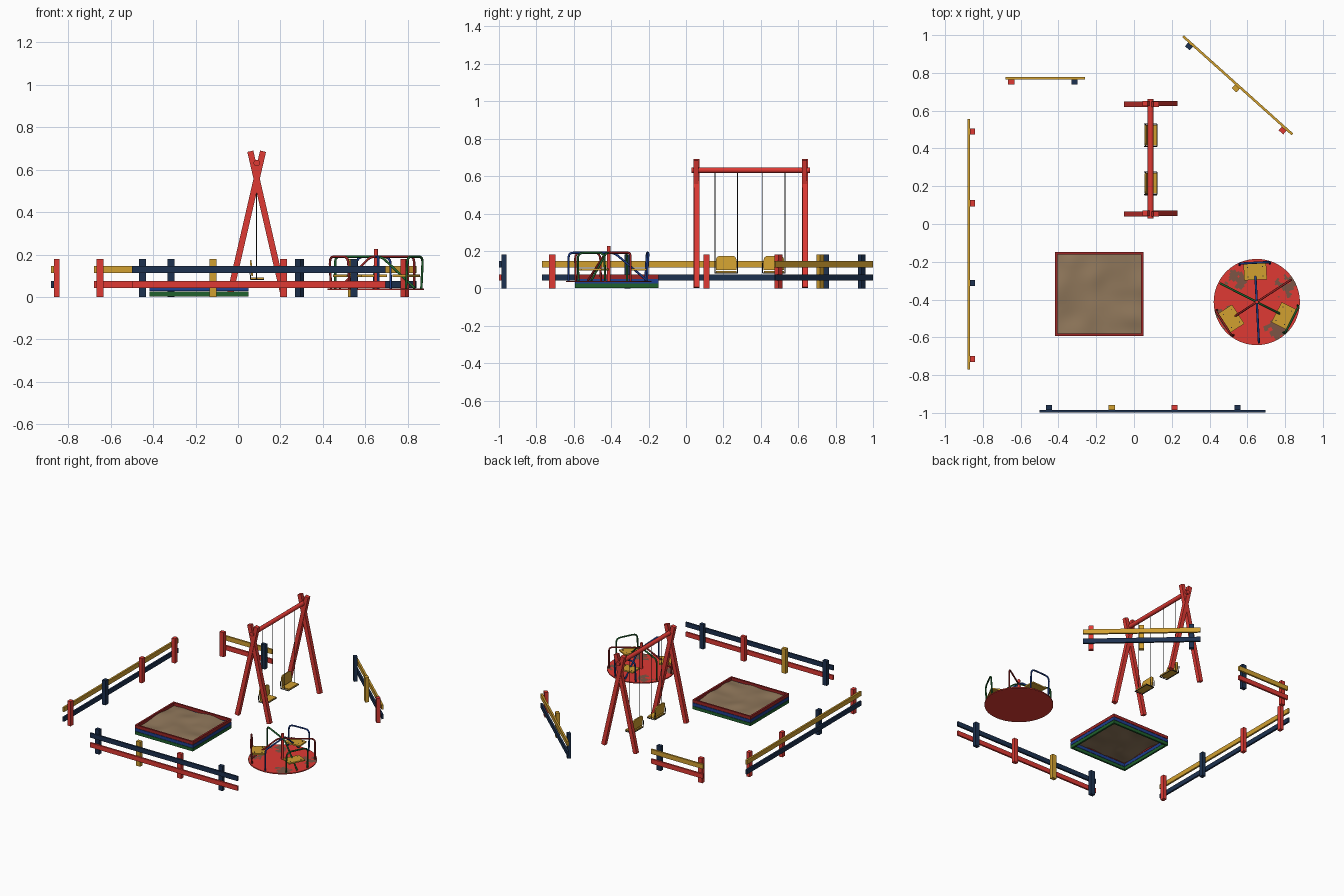
import bpy, bmesh, math
from mathutils import Vector, Matrix, noise

if "Cube" in bpy.data.objects:
    bpy.data.objects.remove(bpy.data.objects["Cube"])


def material(name, rgb):
    m = bpy.data.materials.new(name)
    m.diffuse_color = (*rgb, 1)
    m.use_nodes = True
    m.node_tree.nodes["Principled BSDF"].inputs["Base Color"].default_value = m.diffuse_color
    return m


RED = material("red paint", (0.74, 0.042, 0.034))
DARK_RED = material("dark red paint", (0.33, 0.018, 0.018))
NAVY = material("navy paint", (0.012, 0.031, 0.08))
YELLOW = material("yellow paint", (0.64, 0.35, 0.03))
BLUE = material("blue paint", (0.013, 0.05, 0.28))
GREEN = material("green paint", (0.014, 0.12, 0.026))
SAND = material("sand", (0.28, 0.187, 0.105))
DARK = material("dark metal", (0.025, 0.025, 0.025))
WORN = material("worn patch", (0.2, 0.09, 0.06))


def finish(name, bm, *mats):
    me = bpy.data.meshes.new(name)
    bm.to_mesh(me)
    bm.free()
    for m in mats:
        me.materials.append(m)
    ob = bpy.data.objects.new(name, me)
    bpy.context.collection.objects.link(ob)
    return ob


def box(name, c, size, mat, rot=Matrix.Identity(4)):
    bm = bmesh.new()
    bmesh.ops.create_cube(bm, size=1, matrix=Matrix.Translation(c) @ rot @ Matrix.Diagonal((*size, 1)))
    return finish(name, bm, mat)


def rounded(pts, r):
    """Replace inner corners of a path by short arcs."""
    pts = [Vector(p) for p in pts]
    out = [pts[0]]
    for a, b, c in zip(pts, pts[1:], pts[2:]):
        s, e = b + (a - b).normalized() * r, b + (c - b).normalized() * r
        for i in range(5):
            t = i / 4
            out.append(s * (1 - t) ** 2 + b * 2 * t * (1 - t) + e * t * t)
    return out + [pts[-1]]


def tube(name, pts, radius, mat, res=2, corner=0.0):
    pts = rounded(pts, corner) if corner else [Vector(p) for p in pts]
    cu = bpy.data.curves.new(name, 'CURVE')
    cu.dimensions = '3D'
    cu.bevel_depth, cu.bevel_resolution, cu.use_fill_caps = radius, res, True
    sp = cu.splines.new('POLY')
    sp.points.add(len(pts) - 1)
    for q, p in zip(sp.points, pts):
        q.co = (*p, 1)
    cu.materials.append(mat)
    ob = bpy.data.objects.new(name, cu)
    bpy.context.collection.objects.link(ob)
    bpy.ops.object.select_all(action='DESELECT')
    ob.select_set(True)
    bpy.context.view_layer.objects.active = ob
    bpy.ops.object.convert(target='MESH')
    bpy.ops.object.shade_smooth_by_angle(angle=math.radians(50))
    return ob


# Fences: two rails with posts on the inner side
def fence(name, p0, p1, top, bottom, side, posts):
    p0, p1 = Vector((*p0, 0)), Vector((*p1, 0))
    d = p1 - p0
    L = d.length
    d.normalize()
    n = Vector((-d.y, d.x, 0)) * side
    rot = Matrix.Rotation(math.atan2(d.y, d.x), 4, 'Z')
    for part, z, m in (("top_rail", 0.129, top), ("bottom_rail", 0.058, bottom)):
        box(f"{name}_{part}", (p0 + p1) / 2 + Vector((0, 0, z)), (L, 0.013, 0.033), m, rot)
    for s, m in posts:
        box(f"{name}_post", p0 + d * s + n * 0.0195 + Vector((0, 0, 0.09)), (0.033, 0.026, 0.18), m, rot)


fence("front_fence", (-0.50, -0.992), (0.695, -0.992), NAVY, RED, 1,
      ((0.05, NAVY), (0.382, YELLOW), (0.714, RED), (1.048, NAVY)))
fence("left_fence", (-0.875, -0.77), (-0.875, 0.555), YELLOW, NAVY, -1,
      ((0.055, RED), (0.457, NAVY), (0.88, RED), (1.26, RED)))
fence("back_fence", (-0.68, 0.771), (-0.26, 0.771), YELLOW, RED, -1, ((0.03, RED), (0.365, NAVY)))
fence("corner_fence", (0.26, 0.994), (0.838, 0.475), YELLOW, NAVY, -1,
      ((0.059, NAVY), (0.392, YELLOW), (0.725, RED)))

# Swing frame: crossed square legs and a round beam resting in the crooks
SX = 0.088
for y in (0.055, 0.636):
    for s in (-1, 1):
        a, b = Vector((SX + s * 0.128, y + s * 0.002, 0.004)), Vector((SX - s * 0.03, y + s * 0.002, 0.687))
        tilt = Matrix.Rotation(math.atan2(b.x - a.x, b.z - a.z), 4, 'Y')
        box("swing_leg", (a + b) / 2, (0.029, 0.028, (b - a).length), RED, tilt)
tube("swing_beam", [(SX, 0.03, 0.632), (SX, 0.662, 0.632)], 0.0155, RED, 3)

# Two hanging seats with backrests
for yc in (0.215, 0.47):
    for s in (-1, 1):
        y = yc + s * 0.06
        tube("swing_chain", [(SX, y, 0.625), (SX, y, 0.085)], 0.0022, DARK, 0)
        tube("seat_side_frame", [(SX - 0.033, y, 0.135), (SX - 0.028, y, 0.082), (SX + 0.033, y, 0.082)],
             0.003, DARK, 1)
    for x in (-0.028, 0.033):
        tube("seat_frame_bar", [(SX + x, yc - 0.06, 0.082), (SX + x, yc + 0.06, 0.082)], 0.003, DARK, 1)
    box("swing_seat", (SX + 0.003, yc, 0.088), (0.062, 0.108, 0.009), YELLOW)
    # backrest with rounded upper corners, leaning outwards
    bm = bmesh.new()
    out = rounded([(0, -0.055, 0), (0, -0.055, 0.075), (0, 0.055, 0.075), (0, 0.055, 0)], 0.025)
    f = bm.faces.new([bm.verts.new(p) for p in out])
    ext = bmesh.ops.extrude_face_region(bm, geom=[f])
    bmesh.ops.translate(bm, vec=(0.008, 0, 0), verts=[v for v in ext["geom"] if isinstance(v, bmesh.types.BMVert)])
    bmesh.ops.recalc_face_normals(bm, faces=bm.faces)
    bm.transform(Matrix.Translation((SX - 0.025, yc, 0.098)) @ Matrix.Rotation(-0.1, 4, 'Y'))
    finish("swing_backrest", bm, YELLOW)

# Sandbox: three stacked coloured plank frames
X0, X1, Y0, Y1, T = -0.418, 0.05, -0.594, -0.148, 0.013
CX, CY = (X0 + X1) / 2, (Y0 + Y1) / 2
for z, m in ((0.014, GREEN), (0.038, BLUE), (0.062, DARK_RED)):
    for s in (-1, 1):
        box("sandbox_plank", (CX, CY + s * ((Y1 - Y0) - T) / 2, z), (X1 - X0, T, 0.022), m)
        box("sandbox_plank", (CX + s * ((X1 - X0) - T) / 2, CY, z), (T, Y1 - Y0 - 2 * T, 0.022), m)
bm = bmesh.new()
bmesh.ops.create_grid(bm, x_segments=28, y_segments=28, size=0.5,
                      matrix=Matrix.Translation((CX, CY, 0.054)) @ Matrix.Diagonal((X1 - X0 - T, Y1 - Y0 - T, 1, 1)))
for v in bm.verts:
    v.co.z += 0.011 * noise.noise(v.co * 9)
for f in bm.faces:
    f.smooth = True
finish("sand", bm, SAND)

# Roundabout disc: thin plate, with worn patches on the top chosen by position
C = Vector((0.65, -0.413, 0))
R = 0.228
SEG, RINGS, TOP = 96, 24, 0.040
PATCHES = [(130, 0.16, 0.045), (28, 0.175, 0.05), (203, 0.185, 0.05), (-52, 0.175, 0.05)]
bm = bmesh.new()


def ring(r, z):
    return [bm.verts.new(C + Vector((r * math.cos(2 * math.pi * i / SEG), r * math.sin(2 * math.pi * i / SEG), z)))
            for i in range(SEG)]


rings = [ring(R * k / RINGS, TOP) for k in range(1, RINGS + 1)] + [ring(R, TOP - 0.007)]
bm.faces.new(rings[0])
bm.faces.new(rings[-1][::-1])
for a, b in zip(rings, rings[1:]):
    for i in range(SEG):
        j = (i + 1) % SEG
        f = bm.faces.new((a[i], b[i], b[j], a[j]))
        p = f.calc_center_median() - C
        if p.z > TOP - 0.001:
            for ang, rad, size in PATCHES:
                q = Vector((math.cos(math.radians(ang)), math.sin(math.radians(ang)), 0)) * rad
                if (p.xy - q.xy).length < size * (0.85 + 1.2 * noise.noise(p * 40)):
                    f.material_index = 1
bmesh.ops.recalc_face_normals(bm, faces=bm.faces)
finish("roundabout_disc", bm, RED, WORN)
tube("roundabout_post", [C + Vector((0, 0, 0.034)), C + Vector((0, 0, 0.226))], 0.0095, RED, 3)

# Three seats, each with a hoop behind it and a spoke rail through the post
for ang, m in ((93, BLUE), (213, DARK_RED), (333, GREEN)):
    rot = Matrix.Rotation(math.radians(ang), 4, 'Z')
    M = Matrix.Translation(C) @ rot
    box("roundabout_seat", M @ Vector((0.16, 0, 0.1)), (0.085, 0.12, 0.01), YELLOW, rot)
    for x in (0.135, 0.185):
        for y in (-0.04, 0.04):
            tube("seat_bolt", [M @ Vector((x, y, 0.104)), M @ Vector((x, y, 0.107))], 0.003, DARK, 1)
    hoop = [(0.2, -0.08, 0.04), (0.208, -0.08, 0.19), (0.208, 0.08, 0.19), (0.2, 0.08, 0.04)]
    tube("seat_hoop", [M @ Vector(p) for p in hoop], 0.0058, m, 2, 0.035)
    spoke = [(0.205, 0, 0.042), (0.03, 0, 0.19), (-0.215, 0, 0.19), (-0.215, 0, 0.037)]
    tube("spoke_rail", [M @ Vector(p) for p in spoke], 0.0058, m, 2, 0.025)
